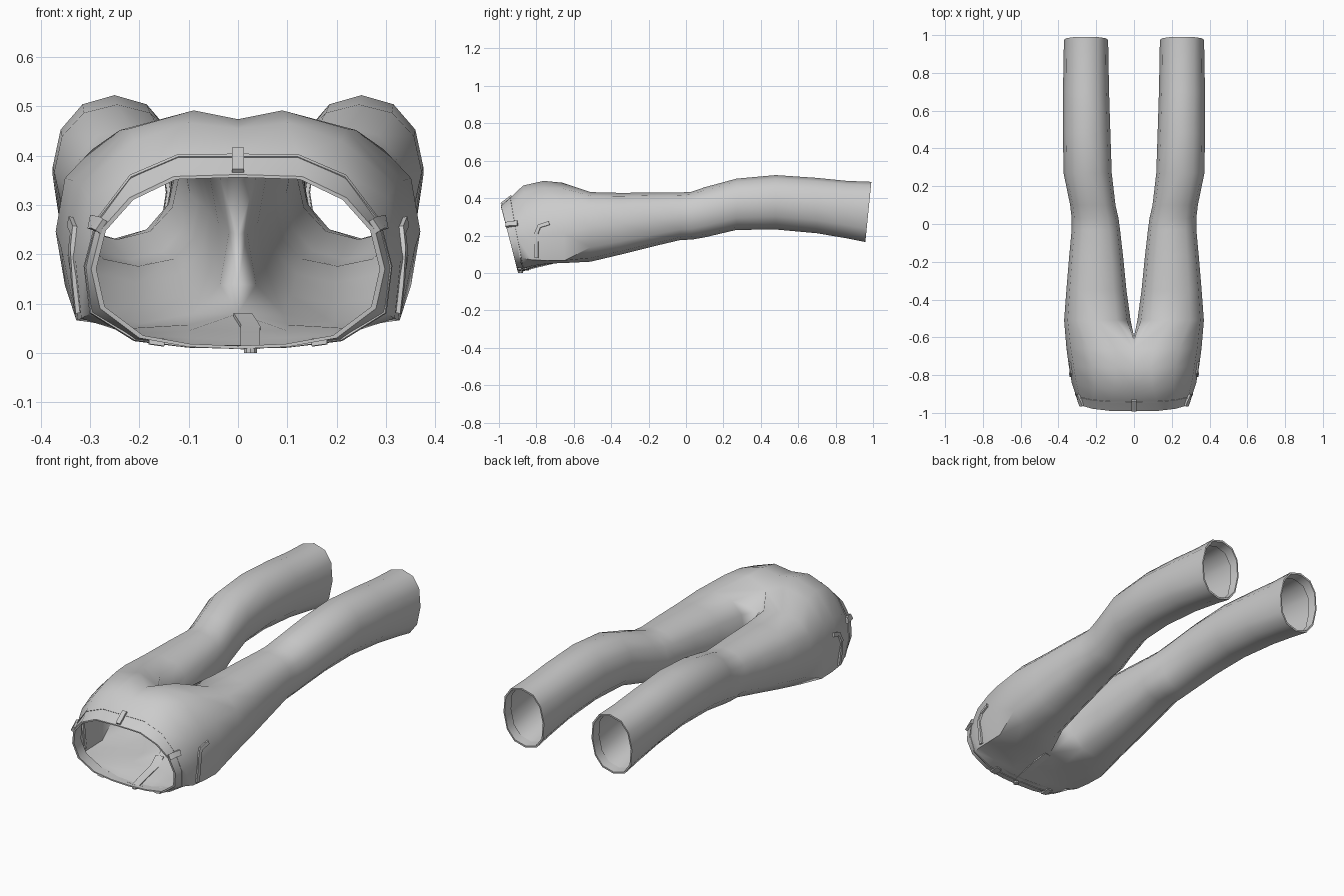
import bpy, bmesh, math
from mathutils import Vector
from mathutils.bvhtree import BVHTree

if "Cube" in bpy.data.objects:
    bpy.data.objects.remove(bpy.data.objects["Cube"])


def finish(name, bm, mirror=True, angle=45):
    me = bpy.data.meshes.new(name)
    bm.to_mesh(me)
    bm.free()
    ob = bpy.data.objects.new(name, me)
    bpy.context.collection.objects.link(ob)
    if mirror:
        m = ob.modifiers.new("Mirror", 'MIRROR')
        m.merge_threshold = 0.0005
    bpy.ops.object.select_all(action='DESELECT')
    ob.select_set(True)
    bpy.context.view_layer.objects.active = ob
    bpy.ops.object.shade_smooth_by_angle(angle=math.radians(angle))
    return ob


def bridge(bm, a, b, closed):
    n = len(a)
    for i in range(n if closed else n - 1):
        j = (i + 1) % n
        bm.faces.new((a[i], a[j], b[j], b[i]))


# Half sections of the hips: back seam, round the side, to the front seam.
# Each: (y at the back, y at the front, [(x, z), ...])
HIPS = [
    (-.99, -.90, [(0, .362), (.13, .358), (.22, .315), (.278, .25), (.298, .17),
                  (.28, .09), (.20, .03), (.10, .012), (0, .008)]),
    (-.935, -.865, [(0, .405), (.12, .405), (.22, .362), (.288, .27), (.312, .175),
                    (.30, .08), (.21, .026), (.10, .014), (0, .012)]),
    (-.87, -.82, [(0, .455), (.10, .467), (.21, .43), (.303, .315), (.33, .19),
                  (.318, .07), (.22, .038), (.10, .030), (0, .026)]),
    (-.76, -.74, [(0, .474), (.09, .492), (.22, .455), (.32, .34), (.346, .20),
                  (.325, .066), (.22, .050), (.10, .045), (0, .045)]),
    (-.66, -.65, [(0, .44), (.10, .482), (.24, .452), (.335, .35), (.358, .21),
                  (.328, .066), (.22, .053), (.10, .057), (0, .08)]),
]
CROTCH = [(-.612, .14), (-.597, .24), (-.612, .35)]

# Leg sections: y, inner x, outer x, bottom z, top z, squareness
LEG = [
    (-.51, .018, .370, .060, .432, .78), (-.35, .040, .358, .098, .428, .80),
    (-.17, .058, .343, .143, .430, .82), (-.03, .074, .330, .176, .430, .85),
    (.03, .082, .330, .178, .434, .85), (.10, .098, .338, .190, .458, .88),
    (.27, .118, .373, .230, .504, .92), (.48, .125, .376, .232, .523, .95),
    (.70, .132, .376, .212, .508, .92), (.86, .135, .373, .185, .492, .88),
    (.975, .137, .371, .165, .487, .85),
]


def leg_ring(y, x0, x1, z0, z1, p, k=1.0, tilt=0.0):
    pts = []
    for i in range(12):
        a = math.radians(120 - 30 * i)
        c, s = math.cos(a), math.sin(a)
        u = math.copysign(abs(c) ** p, c) * k
        v = math.copysign(abs(s) ** p, s) * k
        pts.append((x0 + (x1 - x0) * (u + 1) / 2, y + tilt * v,
                    z0 + (z1 - z0) * (v + 1) / 2))
    return pts


# Trouser shell
bm = bmesh.new()
rings = []
for yb, yf, sec in HIPS:
    zt, zb = sec[0][1], sec[-1][1]
    rings.append([bm.verts.new((x, yf + (yb - yf) * (z - zb) / (zt - zb), z))
                  for x, z in sec])
for a, b in zip(rings, rings[1:]):
    bridge(bm, a, b, False)
prev = rings[-1] + [bm.verts.new((0, y, z)) for y, z in CROTCH]
for n, sec in enumerate(LEG):
    tilt = .016 if n == len(LEG) - 1 else 0
    ring = [bm.verts.new(p) for p in leg_ring(*sec, tilt=tilt)]
    bridge(bm, prev, ring, True)
    prev = ring
bmesh.ops.recalc_face_normals(bm, faces=bm.faces[:])
bm.normal_update()
side = max(bm.faces, key=lambda f: f.calc_center_median().x)
if side.normal.x < 0:
    bmesh.ops.reverse_faces(bm, faces=bm.faces[:])
    bm.normal_update()
surface = BVHTree.FromBMesh(bm)

# Turned-in hems at the cuff and the waist
cuff = prev
for dy, k in ((0, .94), (-.05, .92)):
    y, *rest = LEG[-1]
    ring = [bm.verts.new(p) for p in leg_ring(y + dy, *rest, k=k, tilt=.016)]
    bridge(bm, cuff, ring, True)
    cuff = ring
waist = rings[0]
for dy, k in ((0, .965), (.06, .97)):
    ring = [bm.verts.new((v.co.x * k, v.co.y + dy, .19 + (v.co.z - .19) * k + dy * .3 *
                          (1 if v.co.z > .19 else 0))) for v in rings[0]]
    bridge(bm, ring, waist, False)
    waist = ring
bmesh.ops.recalc_face_normals(bm, faces=bm.faces[:])
finish("trousers", bm, angle=50)


def strip(name, path, width, thick, mirror=True):
    """Raised fabric strip laid along the trouser surface."""
    bm = bmesh.new()
    pts = []
    for p in path:
        loc, nor, _, _ = surface.find_nearest(Vector(p))
        if abs(p[0]) < .001:
            loc.x, nor.x = 0, 0
            nor.normalize()
        pts.append((loc, nor))
    prev = None
    for i, (loc, nor) in enumerate(pts):
        t = pts[min(i + 1, len(pts) - 1)][0] - pts[max(i - 1, 0)][0]
        s = t.cross(nor).normalized() * width / 2
        ring = [bm.verts.new(loc + s * a + nor * b)
                for a, b in ((-1, -.004), (1, -.004), (1, thick), (-1, thick))]
        if prev:
            bridge(bm, prev, ring, True)
        else:
            bm.faces.new(ring)
        prev = ring
    bm.faces.new(prev)
    bmesh.ops.recalc_face_normals(bm, faces=bm.faces[:])
    return finish(name, bm, mirror, 30)


# Belt loops
strip("back_belt_loop", [(0, -.985, .365), (0, -.96, .385), (0, -.93, .41)], .024, .010, False)
strip("side_belt_loops", [(.28, -.965, .26), (.285, -.94, .262), (.295, -.90, .265)], .028, .010)
strip("front_belt_loops", [(.165, -.90, .02), (.165, -.88, .02), (.165, -.85, .02)], .032, .008)

# Waistband seam, pocket openings, fly
strip("waistband_seam", [(x, -.87 - .19 * z, z) for x, z in HIPS[1][2][:]], .008, .003)
strip("pocket_edges", [(.33, -.80, .08), (.335, -.80, .14), (.335, -.80, .21),
                       (.335, -.785, .25), (.33, -.73, .265)], .02, .009)
strip("fly_flap", [(.025, -.88, .01), (.025, -.80, .03), (.025, -.72, .05), (.01, -.66, .08)],
      .04, .004, False)

# Waist button
bm = bmesh.new()
bmesh.ops.create_cone(bm, cap_ends=True, segments=10, radius1=.014, radius2=.014, depth=.012)
bmesh.ops.translate(bm, verts=bm.verts[:], vec=(.025, -.885, .006))
finish("waist_button", bm, False, 30)
